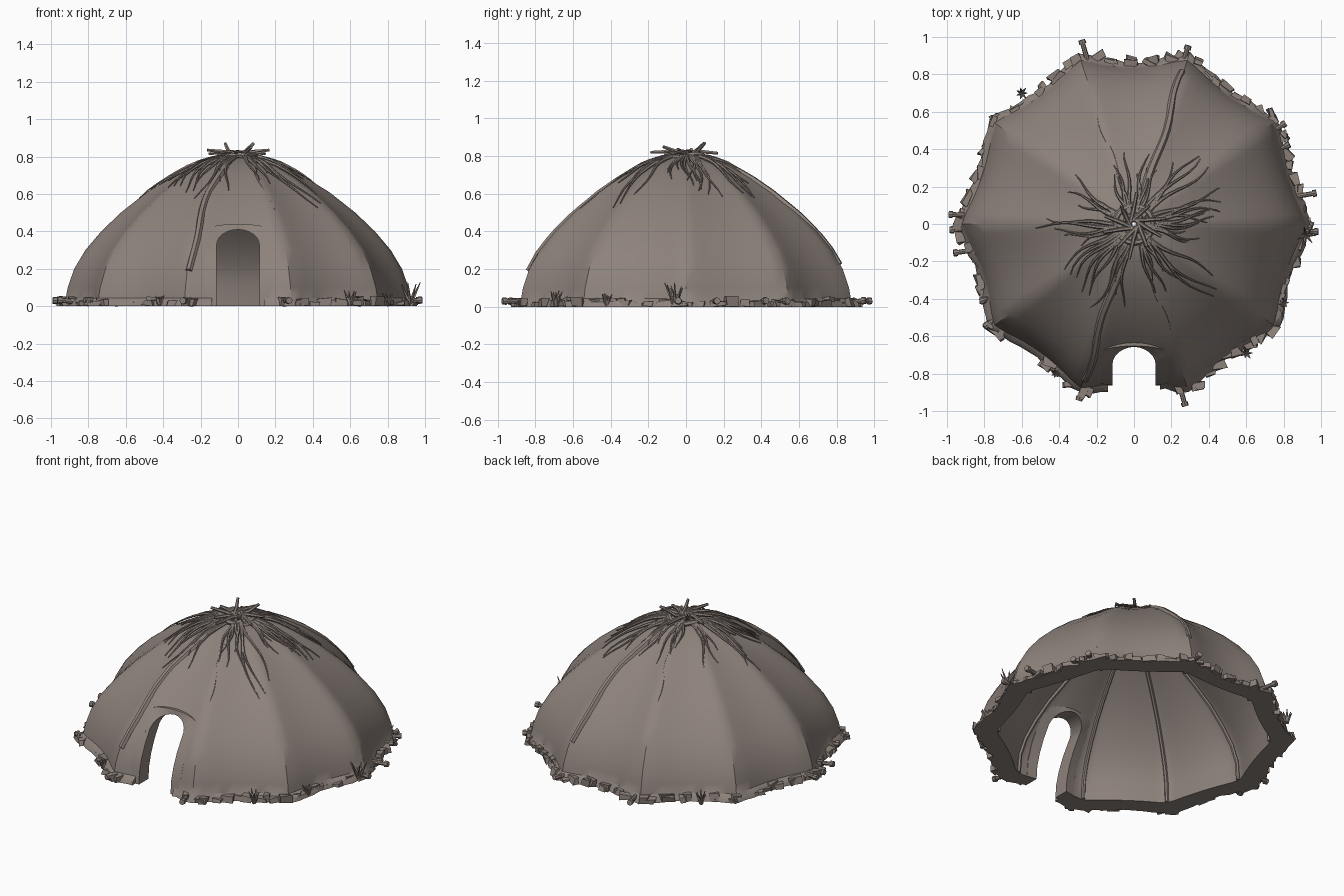
import bpy, bmesh, math, random
from mathutils import Vector, Matrix

if "Cube" in bpy.data.objects:
    bpy.data.objects.remove(bpy.data.objects["Cube"])

random.seed(7)
hide_brown = bpy.data.materials.new("hide_brown")
hide_brown.diffuse_color = (0.27, 0.225, 0.2, 1)
hide_brown.use_nodes = True
hide_brown.node_tree.nodes["Principled BSDF"].inputs["Base Color"].default_value = hide_brown.diffuse_color

OUTER = [(.96, 0), (.95, .025), (.925, .045), (.915, .1), (.88, .2), (.82, .3), (.735, .4), (.63, .5),
         (.49, .61), (.36, .69), (.235, .755), (.12, .79), (.015, .8)]
INNER = [(.015, .76), (.2, .71), (.34, .63), (.48, .53), (.6, .43), (.7, .32), (.77, .22), (.81, .12), (.82, 0)]
STEP = math.radians(36)
SAG = [.09, .13, .2, .15, .14, .14, .15, .16, .15, .13]


def lerp_table(table, v):
    # linear lookup in a list of (key, value) pairs sorted by key
    if v <= table[0][0]:
        return table[0][1]
    for (a, fa), (b, fb) in zip(table, table[1:]):
        if v <= b:
            return fa + (fb - fa) * (v - a) / (b - a)
    return table[-1][1]


def panel(theta, sag=1.0):
    # ten panels sagging between slightly rounded ridges
    total = 0
    for d in (-.025, 0, .025):
        q = (theta + d) / STEP
        t = q % 1.0
        total += math.cos(STEP / 2) / math.cos((t - .5) * STEP) - sag * SAG[math.floor(q) % 10] * t * (1 - t)
    return total / 3 + .004


def on_dome(theta, r, lift=0.0):
    f = r * panel(theta)
    z = lerp_table(sorted(OUTER), r)
    return Vector((f * math.cos(theta), f * math.sin(theta), z + lift))


def select(ob):
    bpy.ops.object.select_all(action='DESELECT')
    ob.select_set(True)
    bpy.context.view_layer.objects.active = ob


def finish(name, bm, angle=30):
    bmesh.ops.recalc_face_normals(bm, faces=bm.faces)
    mesh = bpy.data.meshes.new(name)
    bm.to_mesh(mesh)
    bm.free()
    ob = bpy.data.objects.new(name, mesh)
    bpy.context.collection.objects.link(ob)
    mesh.materials.append(hide_brown)
    select(ob)
    if angle:
        bpy.ops.object.shade_smooth_by_angle(angle=math.radians(angle))
    return ob


def strands(name, paths, depth):
    # tapered tubes along lists of (point, radius)
    cu = bpy.data.curves.new(name, 'CURVE')
    cu.dimensions = '3D'
    cu.bevel_depth = depth
    cu.bevel_resolution = 1
    cu.use_fill_caps = True
    for path in paths:
        sp = cu.splines.new('POLY')
        sp.points.add(len(path) - 1)
        for p, (co, rad) in zip(sp.points, path):
            p.co = (*co, 1)
            p.radius = rad
    ob = bpy.data.objects.new(name, cu)
    bpy.context.collection.objects.link(ob)
    cu.materials.append(hide_brown)
    select(ob)
    bpy.ops.object.convert(target='MESH')
    bpy.ops.object.shade_smooth_by_angle(angle=math.radians(50))


def arch(w, h, rise):
    legs = [(-w, (h - rise) * k / 4) for k in range(4)]
    arc = [(-w * math.cos(math.pi * i / 12), h - rise + rise * math.sin(math.pi * i / 12)) for i in range(13)]
    return legs + arc + [(-x, z) for x, z in reversed(legs)]


# dome shell: closed double-walled surface with ragged hem
bm = bmesh.new()
N = 100
profile = OUTER + INNER
rings = [[] for _ in profile]
for j in range(N):
    th = 2 * math.pi * j / N
    ragged = random.uniform(-.015, .015)
    for i, (r, z) in enumerate(profile):
        f = (r + (ragged if i < 2 else 0)) * panel(th, 1 if i < len(OUTER) else .5)
        rings[i].append(bm.verts.new((f * math.cos(th), f * math.sin(th), z)))
for i in range(len(rings)):
    a, b = rings[i], rings[(i + 1) % len(rings)]
    for j in range(N):
        k = (j + 1) % N
        bm.faces.new((a[j], a[k], b[k], b[j]))
dome = finish("dome_cover", bm, 0)

# doorway cut
bm = bmesh.new()
pts = arch(.14, .43, .08)
pts[0], pts[-1] = (pts[0][0], -.1), (pts[-1][0], -.1)
face = bm.faces.new([bm.verts.new((x, -1.3, z)) for x, z in pts])
ext = bmesh.ops.extrude_face_region(bm, geom=[face])
for v in ext['geom']:
    if isinstance(v, bmesh.types.BMVert):
        v.co.y = -.4
cutter = finish("door_cutter", bm, 0)
cutter.hide_render = True
select(dome)
mod = dome.modifiers.new("doorway", 'BOOLEAN')
mod.operation = 'DIFFERENCE'
mod.solver = 'EXACT'
mod.object = cutter
bpy.ops.object.modifier_apply(modifier=mod.name)
bpy.data.objects.remove(cutter)
bpy.ops.object.shade_smooth_by_angle(angle=math.radians(35))

# door frame standing slightly proud of the front panel
bm = bmesh.new()
by_height = sorted((z, r) for r, z in OUTER)
sections = []
for (xi, zi), (xo, zo) in zip(arch(.115, .41, .085), arch(.18, .44, .04)):
    yi, yo = [-.915 * lerp_table(by_height, max(z, .045)) - .018 for z in (zi, zo)]
    yi += max(0, zi - .33) * .3
    sections.append([bm.verts.new(c) for c in
                     ((xi, yi, zi), (xo, yo, zo), (xo, yo + .09, zo), (xi, yi + .1, zi))])
for a, b in zip(sections, sections[1:]):
    for k in range(4):
        bm.faces.new((a[k], a[(k + 1) % 4], b[(k + 1) % 4], b[k]))
bm.faces.new(sections[0])
bm.faces.new(sections[-1])
finish("door_frame", bm)

# stones and scraps weighing down the hem
bm = bmesh.new()
for i in range(95):
    th = 2 * math.pi * (i + random.random()) / 95
    r = random.uniform(.925, .965) * panel(th)
    x, y = r * math.cos(th), r * math.sin(th)
    if y < 0 and abs(x) < .2:
        continue
    sz = random.uniform(.02, .05)
    m = (Matrix.Translation((x, y, sz / 2)) @ Matrix.Rotation(th + random.uniform(-.4, .4), 4, 'Z')
         @ Matrix.Diagonal((random.uniform(.03, .05), random.uniform(.04, .085), sz, 1)))
    for v in bmesh.ops.create_cube(bm, size=1, matrix=m)['verts']:
        v.co += Vector((random.uniform(-.01, .01), random.uniform(-.01, .01), random.uniform(-.008, .008)))
        v.co.z = max(v.co.z, 0)
finish("hem_stones", bm, 0)

# tent pegs with knobbed ends, lying radially
bm = bmesh.new()
PEGS = [(-.27, .95), (.28, .92), (.78, .52), (.8, .41), (.94, .16), (.95, -.04), (-.955, .05), (-.95, -.03),
        (-.93, -.15), (-.79, -.4), (-.77, -.53), (-.285, -.91), (.265, -.94)]
for x, y in PEGS:
    out = Vector((x, y, random.uniform(-.02, .1))).normalized()
    rot = out.to_track_quat('Z', 'Y').to_matrix().to_4x4()
    for off, rad, length in ((-.025, .014, .1), (.025, .02, .022)):
        bmesh.ops.create_cone(bm, cap_ends=True, segments=8, radius1=rad, radius2=rad * .9, depth=length,
                              matrix=Matrix.Translation(Vector((x, y, .03)) + out * off) @ rot)
finish("tent_pegs", bm)

# grass tufts at the hem
bm = bmesh.new()
for x, y, h in ((-.6, .7, .09), (.6, -.69, .09), (.92, -.06, .14), (-.42, -.8, .06), (.8, -.42, .08)):
    for k in range(7):
        a = 2 * math.pi * k / 7
        lean = Vector((.45 * math.cos(a), .45 * math.sin(a), 1)).normalized()
        hh = h * random.uniform(.7, 1)
        bmesh.ops.create_cone(bm, cap_ends=True, segments=5, radius1=.013, radius2=.002, depth=hh,
                              matrix=Matrix.Translation(Vector((x, y, .005)) + lean * hh / 2)
                              @ lean.to_track_quat('Z', 'Y').to_matrix().to_4x4())
finish("grass_tufts", bm)

# thatch strands in bundles fanning down from the crown: (direction, reach)
paths = []
for deg, reach in ((46, .62), (18, .58), (6, .48), (-12, .42), (-50, .62), (-66, .48), (-108, .55), (-138, .52),
                   (-172, .56), (-158, .5), (153, .47), (112, .42), (76, .42)):
    bend = random.uniform(-.15, .15)
    for k in range(4):
        th = math.radians(deg + (k - 1.5) * 4 + random.uniform(-2, 2))
        end = reach * random.uniform(.65, 1)
        phase = random.uniform(0, 6)
        paths.append([(on_dome(th + bend * s + (k - 1.5) * .03 * s + .06 * math.sin(6 * s + phase),
                               .06 + (end - .06) * s, .004 + .008 * math.sin(3 * s)), 1.1 - .9 * s)
                      for s in [i / 9 for i in range(10)]])
strands("thatch_strands", paths, .0125)

# long folds along some ridges
paths = []
for deg, reach, w in ((72, .86, 1.3), (108, .6, .6), (252, .88, 1.3), (288, .6, .6)):
    paths.append([(on_dome(math.radians(deg + 1.2 * math.sin(9 * s)), .1 + (reach - .1) * s, -.01), w * (1 - .3 * s))
                  for s in [i / 14 for i in range(15)]])
strands("ridge_folds", paths, .02)

# inner poles under every ridge
paths = []
for k in range(10):
    th = k * STEP
    paths.append([(Vector((r * math.cos(th), r * math.sin(th), z)) * .985, 1) for r, z in INNER])
strands("inner_poles", paths, .012)

# crown: lashed ring with crossing sticks
ring = [(Vector((.1 * math.cos(a), .1 * math.sin(a), .8 + .008 * math.sin(3 * a))), 1)
        for a in [2 * math.pi * i / 20 for i in range(21)]]
strands("crown_ring", [ring], .016)
STICKS = [(10, .17, .835), (50, .13, .87), (85, .17, .815), (125, .12, .87), (165, .16, .815), (195, .17, .835),
          (235, .15, .82), (262, .19, .82), (300, .14, .85), (335, .16, .815)]
paths = []
for deg, r, z in STICKS:
    a = math.radians(deg)
    d, side = Vector((math.cos(a), math.sin(a), 0)), Vector((-math.sin(a), math.cos(a), 0))
    paths.append([(d * -.05 + side * .03 + Vector((0, 0, .81)), 1),
                  (d * .07 + side * .01 + Vector((0, 0, .825)), .95), (d * r + Vector((0, 0, z)), .7)])
strands("crown_sticks", paths, .012)
